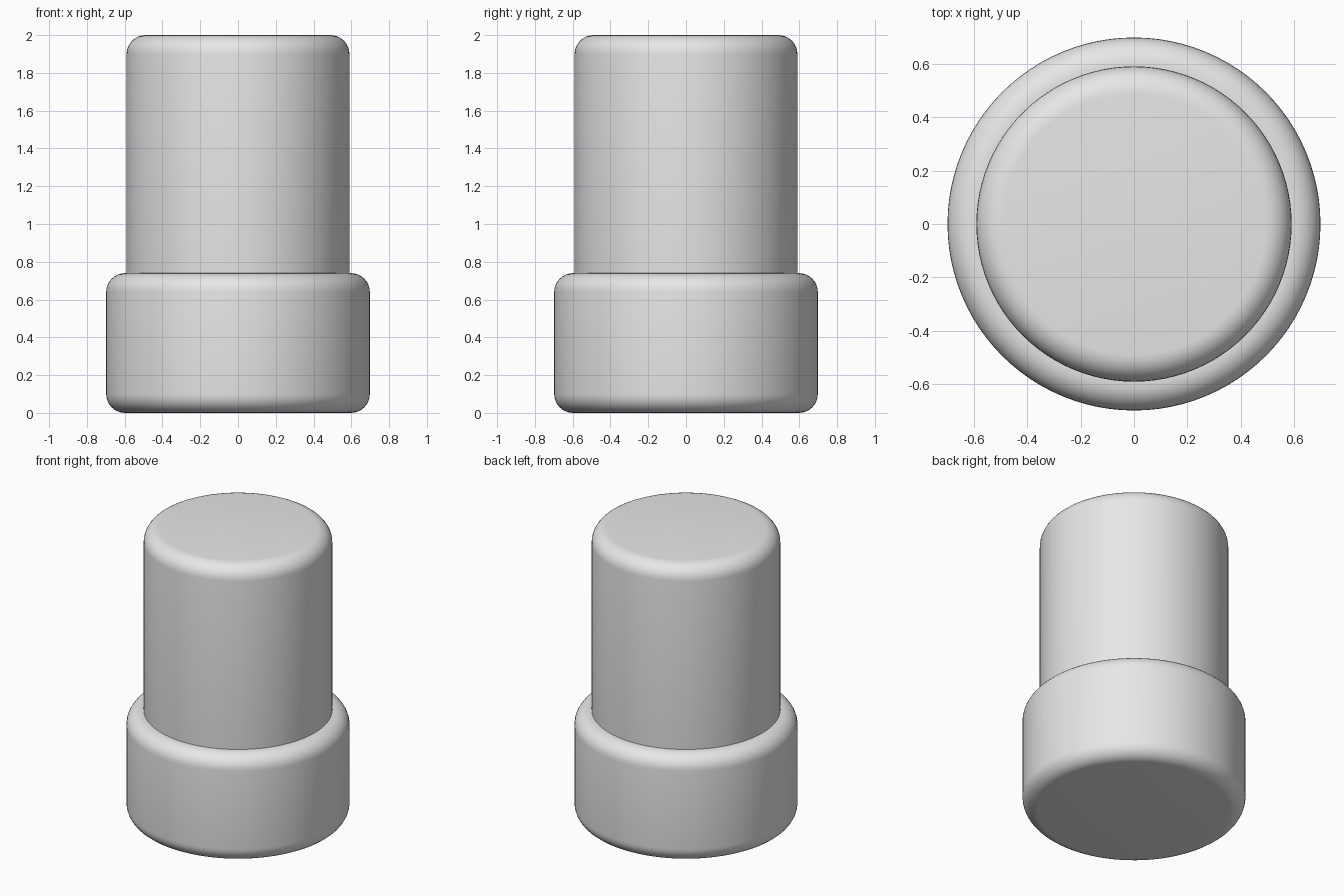
import bpy
import math

# Remove the default cube
cube = bpy.data.objects.get("Cube")
if cube:
    bpy.data.objects.remove(cube, do_unlink=True)

# Single plain grey
grey = bpy.data.materials.new("light_grey")
grey.use_nodes = True
colour = (0.8, 0.8, 0.8, 1.0)
grey.diffuse_color = colour
grey.node_tree.nodes["Principled BSDF"].inputs["Base Color"].default_value = colour


def rounded_cylinder(name, radius, bottom, top, rounding):
    """Upright cylinder with rounded rims."""
    bpy.ops.mesh.primitive_cylinder_add(
        vertices=96, radius=radius, depth=top - bottom,
        location=(0, 0, (bottom + top) / 2))
    obj = bpy.context.object
    obj.name = name
    obj.data.materials.append(grey)
    bevel = obj.modifiers.new("rounded_rims", 'BEVEL')
    bevel.width = rounding
    bevel.segments = 8
    bevel.limit_method = 'ANGLE'
    bevel.angle_limit = math.radians(40)
    bpy.ops.object.modifier_apply(modifier=bevel.name)
    bpy.ops.object.shade_smooth_by_angle(angle=math.radians(30))
    return obj


# Wide base collar
rounded_cylinder("base_collar", 0.698, 0.0, 0.74, 0.1)

# Narrower post, seated inside the collar
rounded_cylinder("upper_post", 0.59, 0.5, 2.0, 0.1)
